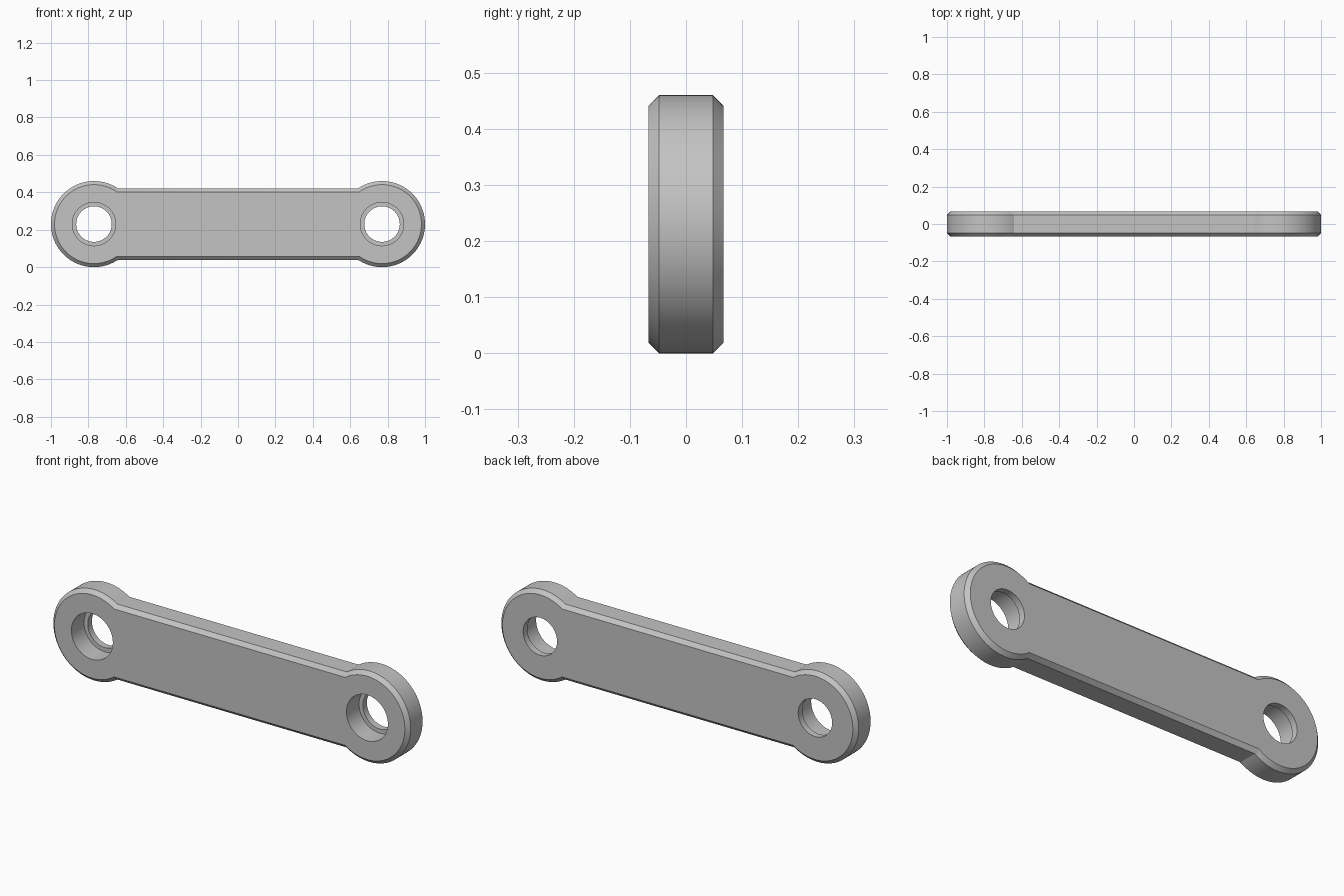
import bpy
import bmesh
from math import asin, cos, sin, pi, tau

cube = bpy.data.objects.get("Cube")
if cube:
    bpy.data.objects.remove(cube, do_unlink=True)

HALF_THICK = 0.067   # half the plate depth
CHAMFER = 0.019      # rim chamfer on both sides
EYE_X = 0.77         # eye centres sit at +-EYE_X
EYE_R = 0.23         # outer radius of the eyes, also their height
BAR_HALF = 0.191     # half height of the straight bar
BORE_R = 0.116       # wide bore, open to the front
LIP_R = 0.095        # narrow bore, open to the back
LIP_Y = 0.034        # depth of the step between the bores
ARC_STEPS = 64


def outline(inset):
    """Closed link outline in x, z: two large arcs joined by straight edges."""
    radius = EYE_R - inset
    start = asin((BAR_HALF - inset) / radius)
    points = []
    for side in (1, -1):
        first, sweep = -(pi - start), 2 * (pi - start)
        for i in range(ARC_STEPS + 1):
            a = first + sweep * i / ARC_STEPS
            points.append((side * (EYE_X + radius * cos(a)), EYE_R + side * radius * sin(a)))
    return points


def circle(centre_x, radius):
    return [(centre_x + radius * cos(tau * i / ARC_STEPS), EYE_R + radius * sin(tau * i / ARC_STEPS))
            for i in range(ARC_STEPS)]


def sweep_rings(bm, rings):
    """Skin a list of (points, y) rings; return first and last edge loops."""
    rows = [[bm.verts.new((x, y, z)) for x, z in points] for points, y in rings]
    count = len(rows[0])
    for a, b in zip(rows, rows[1:]):
        for i in range(count):
            j = (i + 1) % count
            bm.faces.new((a[i], a[j], b[j], b[i]))
    return [[bm.edges.get((row[i], row[(i + 1) % count])) for i in range(count)]
            for row in (rows[0], rows[-1])]


bm = bmesh.new()

# Chamfered outer rim
full, inner = outline(0), outline(CHAMFER)
front, back = sweep_rings(bm, [
    (inner, -HALF_THICK), (full, CHAMFER - HALF_THICK),
    (full, HALF_THICK - CHAMFER), (inner, HALF_THICK)])

# Stepped bores through both eyes
for side in (-1, 1):
    wide, narrow = circle(side * EYE_X, BORE_R), circle(side * EYE_X, LIP_R)
    bore_front, bore_back = sweep_rings(bm, [
        (wide, -HALF_THICK), (wide, LIP_Y), (narrow, LIP_Y), (narrow, HALF_THICK)])
    front += bore_front
    back += bore_back

# Flat front and back faces around the bores
for edges, direction in ((front, -1), (back, 1)):
    bmesh.ops.triangle_fill(bm, edges=edges, use_beauty=True, normal=(0, direction, 0))
bmesh.ops.recalc_face_normals(bm, faces=bm.faces[:])

mesh = bpy.data.meshes.new("link_plate")
bm.to_mesh(mesh)
bm.free()
link = bpy.data.objects.new("link_plate", mesh)
bpy.context.collection.objects.link(link)

# Plain grey metal
grey = bpy.data.materials.new("light_grey")
grey.use_nodes = True
colour = (0.55, 0.55, 0.55, 1)
grey.diffuse_color = colour
grey.node_tree.nodes["Principled BSDF"].inputs["Base Color"].default_value = colour
mesh.materials.append(grey)

# Smooth arcs with crisp chamfers
bpy.ops.object.select_all(action="DESELECT")
link.select_set(True)
bpy.context.view_layer.objects.active = link
bpy.ops.object.shade_smooth_by_angle(angle=pi / 6)
